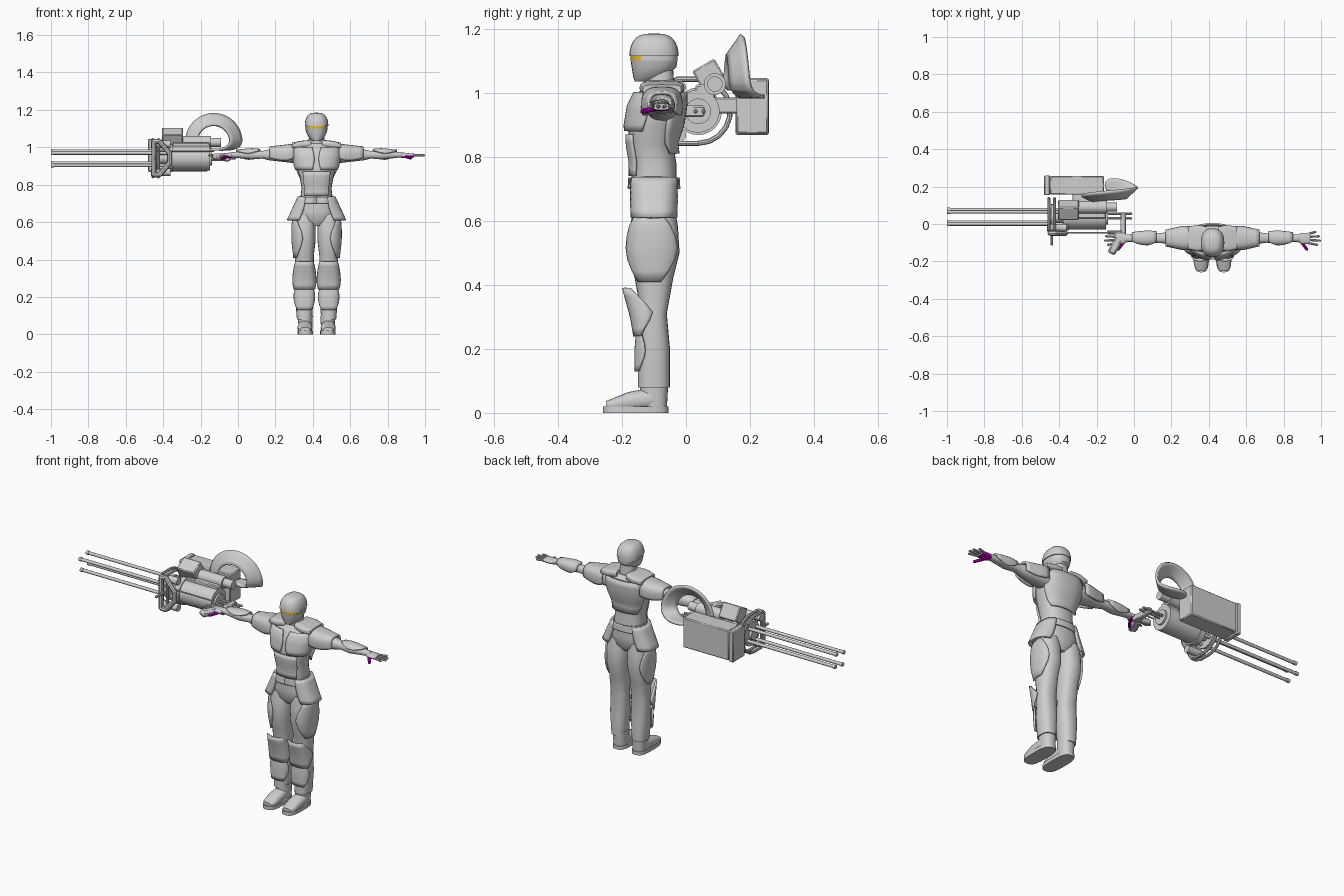
import bpy, bmesh, math
from mathutils import Vector, Matrix

if "Cube" in bpy.data.objects:
    bpy.data.objects.remove(bpy.data.objects["Cube"])


def material(name, red, green, blue):
    made = bpy.data.materials.new(name)
    made.use_nodes = True
    made.diffuse_color = (red, green, blue, 1)
    made.node_tree.nodes["Principled BSDF"].inputs["Base Color"].default_value = made.diffuse_color
    return made


GREY = material("armour grey", .62, .62, .62)
MAGENTA = material("glove magenta", .5, 0, .55)
YELLOW = material("visor yellow", .75, .5, .04)


def finish(name, bm, materials=(GREY,), offset=0, pair=False, thick=0, bevel=0, paint=None, smooth_levels=0):
    """Turn a bmesh into one object, or into a mirrored left and right pair."""
    bmesh.ops.recalc_face_normals(bm, faces=bm.faces)
    if paint:
        for face in bm.faces:
            face.material_index = int(paint(face.normal))
    for side in (("left_", "right_") if pair else ("",)):
        mesh = bpy.data.meshes.new(side + name)
        bm.to_mesh(mesh)
        if side == "right_":
            mesh.transform(Matrix.Scale(-1, 4, Vector((1, 0, 0))))
            mesh.flip_normals()
        for each in materials:
            mesh.materials.append(each)
        ob = bpy.data.objects.new(side + name, mesh)
        ob.location.x = offset
        bpy.context.collection.objects.link(ob)
        if smooth_levels:
            subdivision = ob.modifiers.new("smooth", "SUBSURF")
            subdivision.levels = subdivision.render_levels = smooth_levels
        if thick:
            solid = ob.modifiers.new("thickness", "SOLIDIFY")
            solid.thickness, solid.offset = thick, 0
        if bevel:
            ob.modifiers.new("bevel", "BEVEL").width = bevel
        bpy.ops.object.select_all(action="DESELECT")
        ob.select_set(True)
        bpy.context.view_layer.objects.active = ob
        bpy.ops.object.shade_smooth_by_angle(angle=math.radians(35))
    bm.free()


PLACE = {"X": lambda t, a, b: (t, a, b), "Y": lambda t, a, b: (a, t, b), "Z": lambda t, a, b: (a, b, t)}


def profile(axis, a, b, *sections):
    """Sections are (position, radius a, radius b, optional shift of centre b)."""
    return axis, [(t, a, b + sum(shift), ra, rb) for t, ra, rb, *shift in sections]


def skin(name, axis, rings, power, angles, closed, **options):
    bm = bmesh.new()
    rows = []
    for (t, a, b, ra, rb), turn in zip(rings, angles):
        row = []
        for angle in turn:
            c, s = math.cos(angle), math.sin(angle)
            u = math.copysign(abs(c) ** (2 / power), c)
            v = math.copysign(abs(s) ** (2 / power), s)
            row.append(bm.verts.new(PLACE[axis](t, a + u * ra, b + v * rb)))
        rows.append(row)
    for low, high in zip(rows, rows[1:]):
        for i in range(0 if closed else 1, len(low)):
            bm.faces.new((low[i - 1], low[i], high[i], high[i - 1]))
    if closed:
        bm.faces.new(rows[0])
        bm.faces.new(rows[-1])
    finish(name, bm, **options)


def loft(name, shape, sides=24, power=2.4, **options):
    """Solid skin through all the sections of a profile."""
    axis, rings = shape
    turn = [math.tau * i / sides for i in range(sides)]
    skin(name, axis, rings, power, [turn] * len(rings), True, **options)


def plate(name, shape, start, end, facing, ends, middle, gap=.01, power=2.4, steps=6, **options):
    """Armour shell over part of a profile; its half arc swells from ends to middle."""
    axis, rings = shape
    covered, angles = [], []
    for step in range(steps + 1):
        k = step / steps
        t = start + (end - start) * k
        low, high = next(p for p in zip(rings, rings[1:]) if t <= p[1][0] or p[1] == rings[-1])
        mix = (t - low[0]) / (high[0] - low[0])
        t, a, b, ra, rb = (p + (q - p) * mix for p, q in zip(low, high))
        covered.append((t, a, b, ra + gap, rb + gap))
        half = ends + (middle - ends) * math.sin(math.pi * k)
        angles.append([math.radians(facing + half * (i / 8 - 1)) for i in range(17)])
    skin(name, axis, covered, power, angles, False, thick=.01, **options)


def rod(name, start, end, y, z, radius, sides=24, **options):
    loft(name, profile("X", y, z, (start, radius, radius), (end, radius, radius)), sides, 2, **options)


def box(name, centre, size, turn=0, axis="X", bevel=.005):
    bm = bmesh.new()
    bmesh.ops.create_cube(bm, size=1)
    bm.transform(Matrix.Translation(centre) @ Matrix.Rotation(math.radians(turn), 4, axis) @ Matrix.Diagonal((*size, 1)))
    finish(name, bm, bevel=bevel)


def tube(name, points, radius, closed=False, **options):
    """Straight round segments through the points, with ball joints."""
    bm = bmesh.new()
    points = [Vector(p) for p in points]
    for start, end in zip(points, points[1:] + (points[:1] if closed else [])):
        span = end - start
        place = Matrix.Translation((start + end) / 2) @ span.to_track_quat("Z", "Y").to_matrix().to_4x4()
        bmesh.ops.create_cone(bm, cap_ends=True, segments=8, radius1=radius, radius2=radius, depth=span.length, matrix=place)
    for p in points:
        bmesh.ops.create_icosphere(bm, subdivisions=1, radius=radius, matrix=Matrix.Translation(p))
    finish(name, bm, **options)


# The figure stands beside its weapon
body = dict(offset=.42)
both = dict(offset=.42, pair=True)

TORSO = profile("Z", 0, -.1, (.7, .09, .07), (.78, .08, .07), (.84, .09, .07, -.01), (.9, .11, .08),
                (.96, .12, .08, .01), (1, .11, .07, .02), (1.02, .07, .05, .02))
HIPS = profile("Z", 0, -.1, (.58, .03, .05), (.61, .09, .07), (.66, .11, .075), (.74, .09, .07))
FLARE = profile("Z", 0, -.1, (.61, .15, .07), (.74, .09, .07))
LEG = profile("Z", .065, -.1, (.08, .04, .05), (.2, .05, .05), (.31, .05, .04), (.42, .05, .06),
              (.5, .06, .08), (.58, .06, .075), (.64, .05, .065))
KNEE = profile("Z", .065, -.1, (.24, .05, .05), (.3, .05, .06), (.39, .04, .06, -.025))
ARM = profile("X", -.075, .96, (.08, .05, .05), (.16, .05, .04), (.25, .03, .03), (.29, .025, .02),
              (.35, .03, .025), (.44, .02, .015), (.47, .02, .012))

# Head and helmet
dome = [math.radians(angle) for angle in range(0, 90, 11)]
loft("helmet", profile("Z", 0, -.1, *((1.115 + .07 * math.sin(d), .063 * math.cos(d) ** .6, .077 * math.cos(d) ** .6)
                                      for d in dome)), **body)
loft("visor", profile("Z", 0, -.1, *((z, .058, .073) for z in (1.1, 1.12))), materials=(GREY, YELLOW),
     paint=lambda normal: normal.y < -.45, **body)
loft("face_guard", profile("Z", 0, -.1, (1.035, .02, .03, -.03), (1.05, .04, .05, -.015), (1.08, .055, .07),
                           (1.1, .06, .073)), **body)
loft("neck", profile("Z", 0, -.08, (1, .045, .045), (1.07, .04, .04)), **body)

# Torso armour
loft("torso", TORSO, **body)
plate("chest_plate", TORSO, .88, 1, facing=-50, ends=32, middle=37, **both)
plate("abdomen_plate", TORSO, .74, .87, facing=-90, ends=40, middle=45, gap=.004, **body)
plate("back_plate", TORSO, .81, 1, facing=90, ends=50, middle=68, **body)
loft("shoulder_yoke", profile("X", -.075, 1.01, (.03, .06, .02, .01), (.08, .07, .02, .005), (.13, .06, .015)),
     power=4, **both)
plate("shoulder_pad", ARM, .12, .25, facing=90, ends=105, middle=120, power=3, **both)

# Arms and hands
loft("arm", ARM, **both)
plate("forearm_guard", ARM, .3, .43, facing=60, ends=60, middle=110, gap=.006, **both)
loft("palm", profile("X", -.077, .956, (.455, .02, .012), (.475, .03, .014), (.52, .03, .01)),
     materials=(GREY, MAGENTA), paint=lambda normal: normal.z < -.15, **both)
for i, tip in enumerate((.56, .575, .57, .55)):
    spread = i - 1.5
    tube(f"finger_{i + 1}", [(x, -.077 + spread * gap, .957) for x, gap in ((.515, .017), (tip, .023))], .006, **both)
tube("thumb", [(.47, -.09, .952), (.505, -.136, .942)], .008, materials=(MAGENTA,), **both)

# Pelvis, belt and hip skirts
loft("pelvis", HIPS, **body)
plate("belt", HIPS, .7, .735, facing=90, ends=180, middle=180, gap=.005, **body)
plate("hip_skirt", FLARE, .61, .735, facing=0, ends=62, middle=66, gap=.004, power=3, **both)

# Legs with thigh and shin armour
loft("leg", LEG, **both)
plate("thigh_plate", LEG, .41, .62, facing=-15, ends=30, middle=70, gap=.005, **both)
plate("knee_plate", KNEE, .24, .39, facing=-90, ends=55, middle=90, power=3, **both)
plate("shin_plate", LEG, .13, .26, facing=-90, ends=35, middle=70, gap=.006, power=3, **both)

# Boots
loft("boot_shaft", profile("Z", .06, -.1, (.01, .035, .04), (.1, .04, .045)), **both)
loft("boot_toe", profile("Y", .062, .025, (-.25, .025, .012), (-.23, .035, .02), (-.18, .04, .03, .01),
                         (-.1, .035, .035, .02)), **both)
loft("boot_sole", profile("Z", .06, -.157, *((z, .042, .102) for z in (0, .02))), power=3, **both)

# Rotary weapon: barrels, housing and motor
AXLE_Y, AXLE_Z = .038, .942
for i in range(4):
    angle = math.radians(55 + 90 * i)
    y, z = AXLE_Y + .047 * math.cos(angle), AXLE_Z + .047 * math.sin(angle)
    rod(f"barrel_{i + 1}", -.99, -.35, y, z, radius=.009, sides=12)
    rod(f"muzzle_{i + 1}", -1, -.985, y, z, radius=.011, sides=12)
for name, start, end, radius in (("barrel_core", -.46, -.3, .03), ("front_disc", -.445, -.43, .068),
                                 ("housing", -.365, -.15, .067), ("housing_collar", -.38, -.35, .074),
                                 ("rear_cap", -.16, -.14, .04)):
    rod(name, start, end, AXLE_Y, AXLE_Z, radius)
box("motor_block", centre=(-.35, .075, 1.05), size=(.11, .08, .085), turn=30)
box("motor_mount", centre=(-.25, .06, 1), size=(.2, .06, .05))
rod("motor", -.3, -.145, .09, 1.027, radius=.034)
rod("motor_shaft", -.15, -.09, .09, 1.027, radius=.024)

# Guard frame around the barrel base
bow = [math.radians(angle) for angle in range(-90, 91, 20)]
hoop = [(AXLE_Y + .1 * math.cos(b), AXLE_Z + .1 * math.sin(b)) for b in bow]
hoop += [(-.03, AXLE_Z + .1), (-.03, AXLE_Z - .1)]
for name, x in (("front_hoop", -.455), ("rear_hoop", -.425)):
    tube(name, [(x, y, z) for y, z in hoop], .008, closed=True)
half_guard = [(-.45, .09), (-.42, .09), (-.365, .025)]
tube("side_guard", [(x, -.05, AXLE_Z + h) for x, h in half_guard] + [(x, -.05, AXLE_Z - h) for x, h in half_guard[::-1]],
     .013, closed=True)
tube("front_strut", [(-.44, y, AXLE_Z) for y in (-.11, 0)], .007)
for name, height in (("upper_guard_pin", .075), ("lower_guard_pin", -.075)):
    rod(name, -.465, -.36, -.02, AXLE_Z + height, radius=.02)
tube("side_rail", [(x, -.048, .98) for x in (-.45, -.13)], .004)

# Rear handle
for name, y in (("inner_rear_bar", .03), ("outer_rear_bar", .055)):
    tube(name, [(x, y, AXLE_Z) for x in (-.15, -.015)], .007)
box("handle_bracket", centre=(-.058, -.005, AXLE_Z), size=(.03, .125, .035))
box("handle_arm", centre=(-.1, -.045, AXLE_Z), size=(.09, .02, .03))
box("grip", centre=(-.1, -.115, .95), size=(.045, .1, .035), turn=-28, axis="Z", bevel=.01)

# Ammunition box
box("ammo_box", centre=(-.305, .207, .957), size=(.29, .1, .17))
box("ammo_lid", centre=(-.465, .207, .957), size=(.03, .106, .177))
box("box_mount", centre=(-.27, .12, .96), size=(.12, .1, .05))

# Feed chute: leaves the box, then arches over to the motor block
chute = bmesh.new()
edges = [((-.16, .25, .99), (-.16, .17, .99)), ((-.06, .245, .985), (-.09, .165, .985))]
for step in range(9):
    k = step / 8
    angle = math.radians(-12 + 204 * k)
    edges.append([(-.13 + r * math.cos(angle), y, 1.03 + r * math.sin(angle))
                  for r, y in ((.155, .2 - .05 * k), (.09, .14 - .02 * k))])
pairs = [[chute.verts.new(point) for point in edge] for edge in edges]
for (a, b), (c, d) in zip(pairs, pairs[1:]):
    chute.faces.new((a, b, d, c))
finish("feed_chute", chute, thick=.012, smooth_levels=2)
